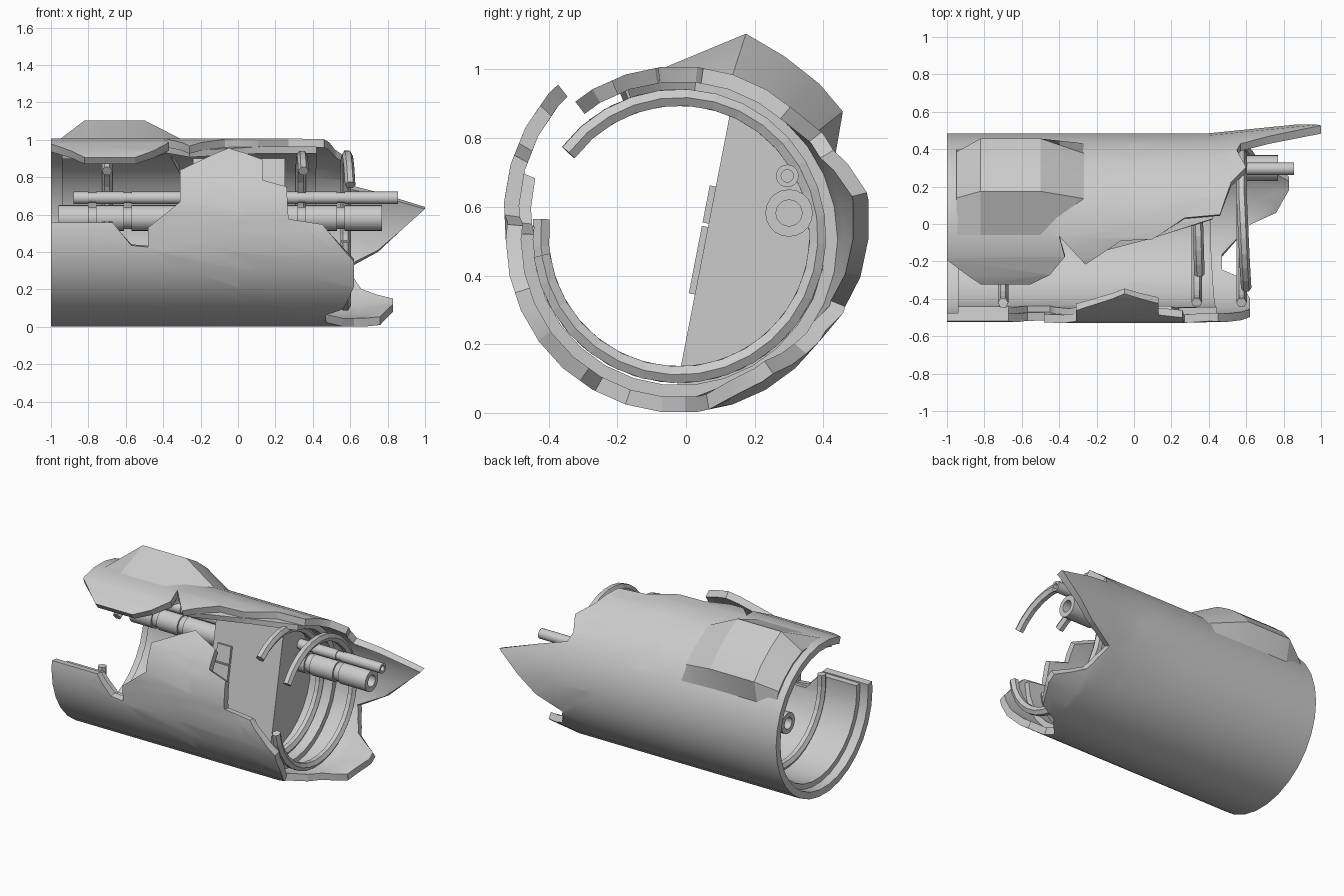
import bpy, bmesh, math
from mathutils import Vector

if "Cube" in bpy.data.objects:
    bpy.data.objects.remove(bpy.data.objects["Cube"])

CY, CZ, R = -0.02, 0.505, 0.505      # tube axis and outer radius
STEP = math.radians(12)              # facet size around the tube


def polar(x, a, r):
    """Point on the tube; a = 0 is the back, 90 deg the top, -90 the bottom, -180 the front."""
    return Vector((x, CY + r * math.cos(a), CZ + r * math.sin(a)))


def finish(name, bm, angle=30):
    bmesh.ops.recalc_face_normals(bm, faces=bm.faces)
    me = bpy.data.meshes.new(name)
    bm.to_mesh(me)
    bm.free()
    ob = bpy.data.objects.new(name, me)
    bpy.context.collection.objects.link(ob)
    bpy.ops.object.select_all(action='DESELECT')
    bpy.context.view_layer.objects.active = ob
    ob.select_set(True)
    bpy.ops.object.shade_smooth_by_angle(angle=math.radians(angle))
    return ob


def flare(x, a):
    """Plating bent at the rear spike, the bottom tongue and the front flap."""
    d = math.degrees(a)
    if -30 < d < 45:
        return max(0, x - 0.4) * 0.1
    if -78 < d < -40:
        return -max(0, x - 0.62) * 0.12
    if d < -180 and -0.5 < x < 0.4:
        return 0.07 * min(1, (-180 - d) / 52)
    return 0


def wrapped_plate(name, outline, radius, thick):
    """Cut a flat (x, angle) outline into strips, thicken it and roll it round the axis."""
    bm = bmesh.new()
    bm.faces.new([bm.verts.new((x, math.radians(a), 0)) for x, a in outline])
    bmesh.ops.triangulate(bm, faces=bm.faces[:])
    cuts = [((0, k * STEP, 0), (0, 1, 0)) for k in range(-21, 12)]
    cuts += [((x, 0, 0), (1, 0, 0)) for x in (-0.4, 0.0, 0.4, 0.62)]
    for co, no in cuts:
        bmesh.ops.bisect_plane(bm, geom=bm.verts[:] + bm.edges[:] + bm.faces[:],
                               plane_co=co, plane_no=no)
    ext = bmesh.ops.extrude_face_region(bm, geom=bm.faces[:], use_keep_orig=True)
    for v in ext['geom']:
        if isinstance(v, bmesh.types.BMVert):
            v.co.z = thick
    for v in bm.verts:
        x, a, depth = v.co
        mid = (math.floor(a / STEP + 1e-4) + 0.5) * STEP
        facet = math.cos(STEP / 2) / math.cos(a - mid)
        v.co = polar(x, a, (radius - depth) * facet + flare(x, a))
    return finish(name, bm)


# Torn outer hull
wrapped_plate("outer_hull", [
    (-1, 110), (-.82, 127), (-.55, 127), (-.45, 120), (-.37, 108), (-.4, 95), (-.26, 113),
    (-.07, 98), (.1, 97), (.22, 88), (.27, 84), (.46, 82), (.52, 61), (.6, 50), (.55, 37),
    (.57, 30), (1, 14), (.75, -11), (.58, -22), (.66, -42), (.83, -55), (.83, -62), (.76, -80),
    (.62, -88), (.56, -96), (.47, -108), (.47, -119), (.56, -125), (.62, -145), (.62, -162),
    (.45, -185), (.27, -188), (.26, -207), (.13, -211), (.13, -224), (-.05, -232),
    (-.31, -217), (-.31, -198), (-.48, -183), (-.48, -171), (-.57, -172), (-.67, -186),
    (-1, -186)], R, 0.045)

# Inner liner
wrapped_plate("inner_liner", [
    (-.94, 112), (-.45, 110), (-.38, 95), (-.26, 109), (.1, 97), (.42, 84), (.41, -100),
    (.44, -182), (.24, -186), (.2, -203), (-.28, -203), (-.43, -178), (-.45, -170),
    (-.57, -170), (-.67, -185), (-.94, -185)], R - 0.044, 0.036)

# Raised armour panel on the upper back
bm = bmesh.new()
rows = []
for a, h in ((95, -.003), (72, .125), (60, .11), (48, .105), (38, .1), (26, -.01)):
    last = -.41 if a == 95 else -.26
    ends = min(h, .01)
    rows.append([bm.verts.new(polar(x, math.radians(a), R + k)) for x, k in
                 ((-.95, ends), (-.82, h), (-.5, h), (last, -.004))])
for p, q in zip(rows, rows[1:]):
    for i in range(3):
        bm.faces.new((p[i], p[i + 1], q[i + 1], q[i]))
for i in (0, 3):
    bm.faces.new([r[i] for r in rows])
finish("armour_panel", bm, 20)


# Broken rib rings: faceted bars, the torn upper ends leaning sideways a little
def rib(name, x, a0, a1, lean=0):
    cu = bpy.data.curves.new(name, 'CURVE')
    cu.dimensions = '3D'
    cu.bevel_depth = 0.028
    cu.bevel_resolution = 1
    cu.use_fill_caps = True
    n = 28
    sp = cu.splines.new('POLY')
    sp.points.add(n)
    sp.use_smooth = False
    for i, p in enumerate(sp.points):
        a = math.radians(a0 + (a1 - a0) * i / n)
        co = polar(x + lean * max(0, 1 - i / 7), a, 0.404)
        p.co = (co.x, co.y, co.z + 0.01, 1)
    bpy.context.collection.objects.link(bpy.data.objects.new(name, cu))


rib("rib_left", -.70, 128, -187)
rib("rib_middle", .335, 128, -172, .015)
rib("rib_right", .575, 143, -172, .025)


# Solid bulkhead filling the back segment of the tube
def prism(name, pts, x0, x1):
    bm = bmesh.new()
    f = bm.faces.new([bm.verts.new((x0, y, z)) for y, z in pts])
    ext = bmesh.ops.extrude_face_region(bm, geom=[f], use_keep_orig=True)
    for v in ext['geom']:
        if isinstance(v, bmesh.types.BMVert):
            v.co.x = x1
    return finish(name, bm)


arc = [polar(0, math.radians(-91 + 160 * i / 16), 0.435).yz for i in range(17)]
prism("bulkhead", arc, -.24, .25)

# Small fittings on the bulkhead face
low, high = Vector(arc[0]), Vector(arc[-1])
along = (high - low).normalized()
out = Vector((-along.y, along.x))
for name, t0, t1, x0, x1 in (("lower_fitting", .28, .48, -.23, -.1),
                             ("upper_fitting", .49, .60, -.2, -.1)):
    p, q = low + along * t0, low + along * t1
    prism(name, [p, p + out * .018, q + out * .018, q], x0, x1)


# Hollow pipes with narrow grooves
def pipe(name, y, z, r, hole, x0, x1):
    prof = [(x0, hole), (x0, r)]
    for g in (-.78, -.59, .34, .55):
        prof += [(g - .02, r), (g - .02, r * .85), (g + .02, r * .85), (g + .02, r)]
    prof += [(x1, r), (x1, hole)]
    bm = bmesh.new()
    n = 20
    rings = [[bm.verts.new((x, y + q * math.cos(math.tau * i / n), z + q * math.sin(math.tau * i / n)))
              for i in range(n)] for x, q in prof]
    for a, b in zip(rings, rings[1:] + rings[:1]):
        for i in range(n):
            j = (i + 1) % n
            bm.faces.new((a[i], a[j], b[j], b[i]))
    finish(name, bm)


pipe("large_pipe", .30, .582, .069, .038, -.96, .77)
pipe("small_pipe", .295, .69, .033, .018, -.88, .855)
